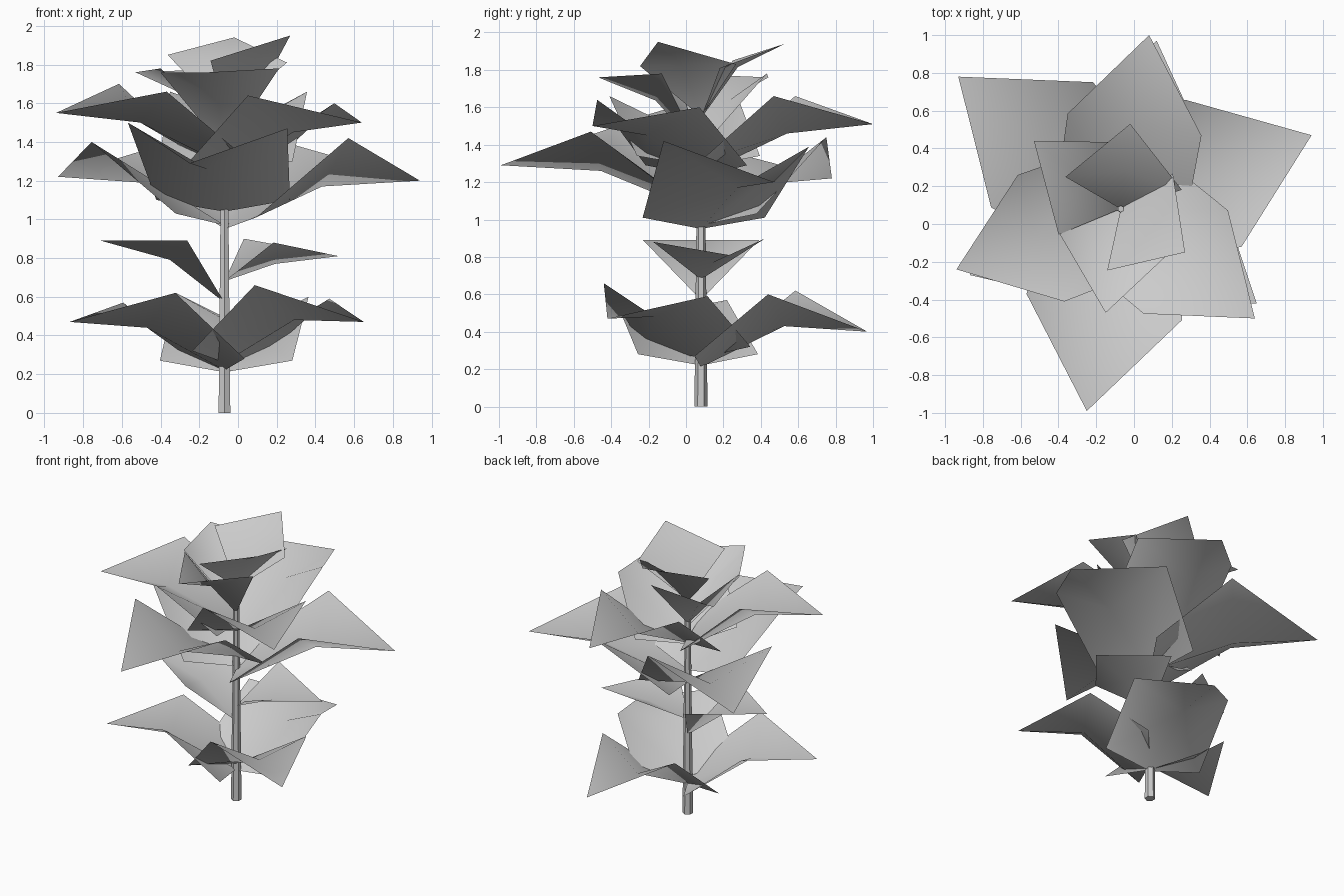
import bpy, bmesh
from mathutils import Vector

cube = bpy.data.objects.get("Cube")
if cube:
    bpy.data.objects.remove(cube)

STEM = Vector((-0.07, 0.08, 0))


def material(name, value):
    mat = bpy.data.materials.new(name)
    mat.use_nodes = True
    colour = (value, value, value, 1)
    mat.diffuse_color = colour
    mat.node_tree.nodes["Principled BSDF"].inputs["Base Color"].default_value = colour
    return mat


GREY = material("plain grey", 0.6)


def make_object(name, bm):
    mesh = bpy.data.meshes.new(name)
    bm.to_mesh(mesh)
    bm.free()
    mesh.materials.append(GREY)
    for poly in mesh.polygons:
        poly.use_smooth = True
    obj = bpy.data.objects.new(name, mesh)
    bpy.context.collection.objects.link(obj)
    return obj


def leaf(name, base_z, tip, left_z, right_z, broad):
    """Folded blade: raised side corners, low midrib, pointed tip."""
    tip = Vector(tip)
    reach = Vector((tip.x - STEM.x, tip.y - STEM.y, 0))
    length = reach.length
    along = reach.normalized()
    side = Vector((-along.y, along.x, 0))
    bm = bmesh.new()

    def point(a, s, z):
        return bm.verts.new(STEM + along * a + side * s + Vector((0, 0, z)))

    end = bm.verts.new(tip)
    base = point(0, 0, base_z)
    if broad:
        forward, width = 0.485 * length, 0.385 * length
        mid = point(0.5 * length, 0, base_z + 0.22)
    else:
        forward, width = 0.3 * length, 0.31
        mid = point(0.44 * length, 0, base_z + 0.69 * (tip.z - base_z))
    for sign, z in ((1, left_z), (-1, right_z)):
        corner = point(forward, sign * width, z)
        if broad:
            root = point(0.04, sign * 0.35, base_z + 0.06)
            faces = [(base, mid, corner, root), (mid, end, corner)]
        else:
            faces = [(base, mid, corner), (mid, end, corner)]
        for face in faces:
            bm.faces.new(face if sign > 0 else face[::-1])
    return make_object(name, bm)


# Stem
bm = bmesh.new()
bmesh.ops.create_cone(bm, cap_ends=True, segments=6, radius1=0.035, radius2=0.018, depth=1.58)
bmesh.ops.translate(bm, verts=bm.verts, vec=STEM + Vector((0, 0, 0.79)))
make_object("stem", bm)
bpy.context.view_layer.objects.active = bpy.data.objects["stem"]
bpy.data.objects["stem"].select_set(True)
bpy.ops.object.shade_smooth_by_angle()

# Broad leaves in three whorls
leaf("lower_leaf_right_side", 0.22, (-0.87, -0.27, 0.47), 0.62, 0.57, True)
leaf("lower_leaf_left_side", 0.26, (0.65, -0.42, 0.47), 0.59, 0.66, True)
leaf("lower_leaf_back", 0.21, (0.12, 0.97, 0.40), 0.62, 0.60, True)
leaf("middle_leaf_front", 1.04, (-0.25, -0.99, 1.29), 1.47, 1.50, True)
leaf("middle_leaf_left_side", 0.95, (0.94, 0.47, 1.20), 1.39, 1.42, True)
leaf("middle_leaf_right_side", 0.97, (-0.93, 0.78, 1.22), 1.40, 1.44, True)
leaf("upper_leaf_right_side", 1.28, (-0.94, -0.24, 1.55), 1.66, 1.70, True)
leaf("upper_leaf_left_side", 1.23, (0.64, -0.50, 1.50), 1.60, 1.64, True)
leaf("upper_leaf_back", 1.24, (0.08, 1.0, 1.51), 1.66, 1.66, True)

# Narrow-based side leaves
leaf("small_leaf_right_side", 0.57, (-0.71, 0.08, 0.89), 0.89, 0.89, False)
leaf("small_leaf_left_side", 0.68, (0.52, 0.23, 0.81), 0.90, 0.88, False)

# Crown leaves
leaf("crown_leaf_front", 1.36, (-0.15, -0.47, 1.76), 1.78, 1.76, False)
leaf("crown_leaf_right_side", 1.38, (-0.53, 0.44, 1.76), 1.78, 1.78, False)
leaf("crown_leaf_left_side", 1.55, (0.27, -0.15, 1.95), 1.83, 1.82, False)
leaf("crown_leaf_back", 1.54, (-0.02, 0.53, 1.94), 1.85, 1.81, False)
